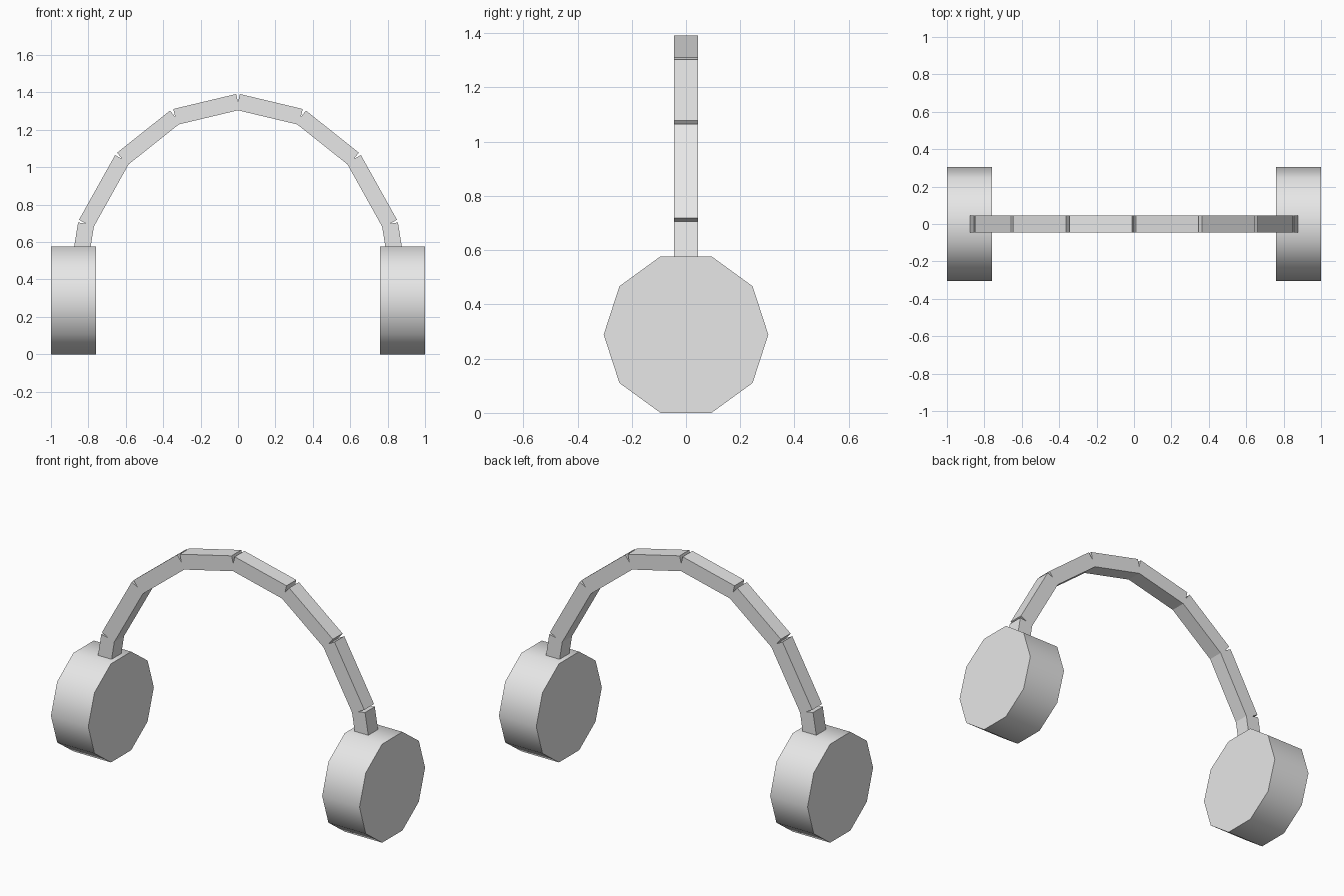
import bpy, math
from mathutils import Vector

if "Cube" in bpy.data.objects:
    bpy.data.objects.remove(bpy.data.objects["Cube"])

grey = bpy.data.materials.new("light grey")
grey.diffuse_color = (0.8, 0.8, 0.8, 1)
grey.use_nodes = True
grey.node_tree.nodes["Principled BSDF"].inputs["Base Color"].default_value = grey.diffuse_color

BAND_WIDTH = 0.09      # along y
BAND_THICK = 0.087
CUP_RADIUS = 0.3035
CUP_DEPTH = 0.242
CUP_Z = CUP_RADIUS * math.cos(math.pi / 10)

# Centreline of half the headband (x, z), from the crown down into the cup
PATH = [(0, 1.349), (0.336, 1.269), (0.619, 1.044), (0.812, 0.698), (0.872, 0.33)]


def band_segment(name, a, b):
    """Straight box from a to b; square ends leave a notch at each joint."""
    a, b = Vector((a[0], 0, a[1])), Vector((b[0], 0, b[1]))
    d = b - a
    bpy.ops.mesh.primitive_cube_add(size=1, location=(a + b) / 2)
    ob = bpy.context.object
    ob.name = name
    ob.scale = (d.length, BAND_WIDTH, BAND_THICK)
    ob.rotation_euler = (0, math.atan2(-d.z, d.x), 0)
    ob.data.materials.append(grey)


def ear_cup(name, side):
    """Ten-sided drum lying along x, flat side down, smooth around its rim."""
    bpy.ops.mesh.primitive_cylinder_add(
        vertices=10, radius=CUP_RADIUS, depth=CUP_DEPTH,
        location=(side * (1 - CUP_DEPTH / 2), 0, CUP_Z),
        rotation=(0, math.pi / 2, 0))
    ob = bpy.context.object
    ob.name = name
    ob.data.materials.append(grey)
    bpy.ops.object.shade_smooth_by_angle(angle=math.radians(50))


for side, label in ((-1, "left"), (1, "right")):
    ear_cup(f"ear_cup_{label}", side)
    for i, (p, q) in enumerate(zip(PATH, PATH[1:]), 1):
        band_segment(f"headband_{label}_{i}", (side * p[0], p[1]), (side * q[0], q[1]))
